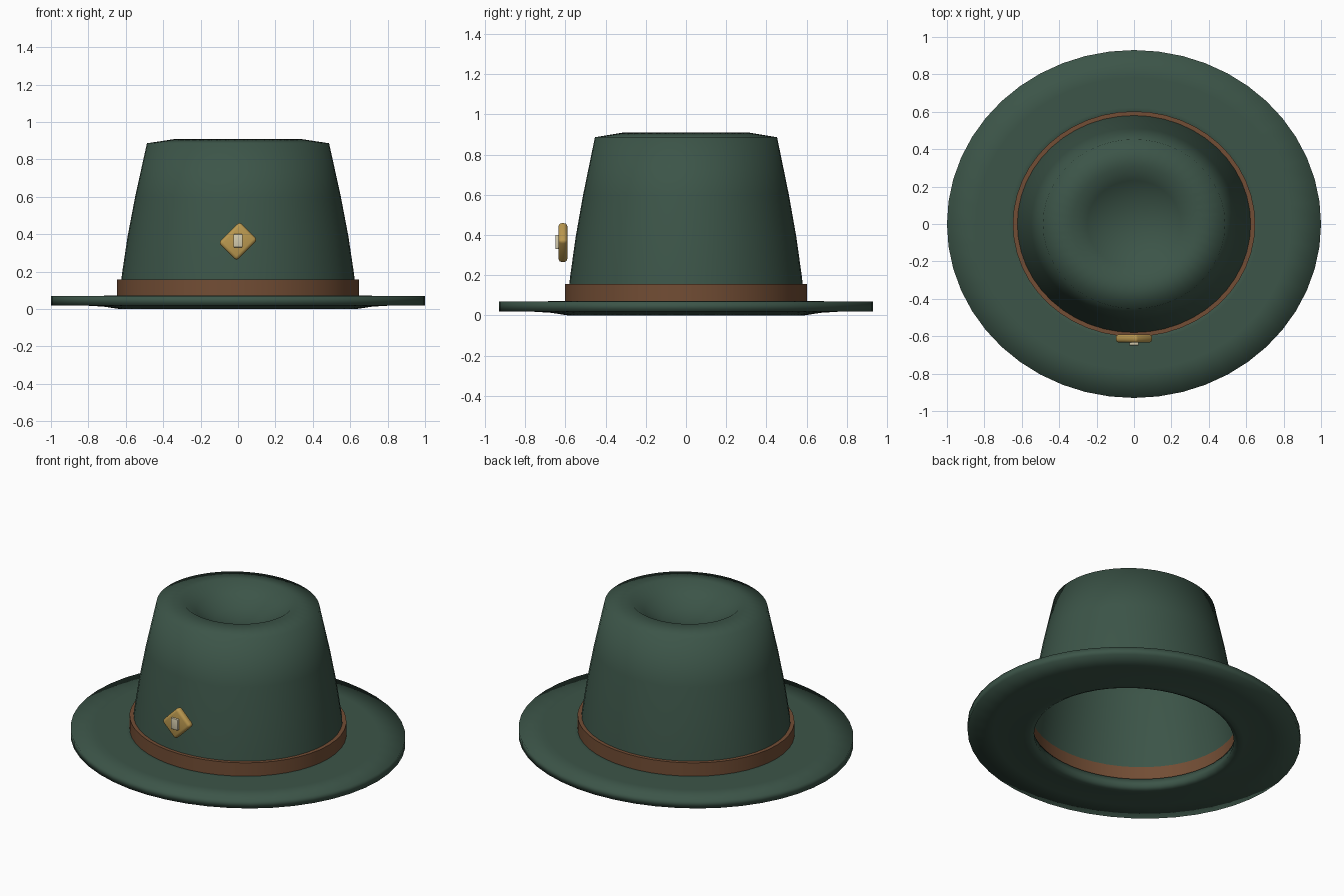
import bpy, bmesh
from math import sin, cos, pi, radians

if "Cube" in bpy.data.objects:
    bpy.data.objects.remove(bpy.data.objects["Cube"])


def material(name, rgb):
    m = bpy.data.materials.new(name)
    m.diffuse_color = (*rgb, 1)
    m.use_nodes = True
    m.node_tree.nodes["Principled BSDF"].inputs["Base Color"].default_value = m.diffuse_color
    return m


felt = material("green_felt", (0.045, 0.09, 0.065))
leather = material("brown_leather", (0.17, 0.075, 0.035))
brass = material("brass", (0.5, 0.32, 0.08))
ivory = material("ivory", (0.66, 0.6, 0.42))

DEPTH = 0.93  # oval plan: y radius relative to x radius


def lathe(name, profile, mat, closed, sides=48):
    """Spin an (r, z) profile around z into an oval ring or dome."""
    bm = bmesh.new()
    rings = []
    for r, z in profile:
        if r == 0:
            rings.append([bm.verts.new((0, 0, z))] * sides)
        else:
            rings.append([bm.verts.new((r * cos(2 * pi * i / sides),
                                        r * DEPTH * sin(2 * pi * i / sides), z))
                          for i in range(sides)])
    pairs = list(zip(rings, rings[1:]))
    if closed:
        pairs.append((rings[-1], rings[0]))
    for a, b in pairs:
        for i in range(sides):
            j = (i + 1) % sides
            bm.faces.new(list(dict.fromkeys((a[i], a[j], b[j], b[i]))))
    if closed:
        bmesh.ops.recalc_face_normals(bm, faces=bm.faces)
    return finish(name, bm, mat)


def finish(name, bm, mat):
    me = bpy.data.meshes.new(name)
    bm.to_mesh(me)
    bm.free()
    for p in me.polygons:
        p.use_smooth = True
    me.materials.append(mat)
    ob = bpy.data.objects.new(name, me)
    bpy.context.collection.objects.link(ob)
    return ob


def sharpen(ob, angle):
    bpy.ops.object.select_all(action='DESELECT')
    ob.select_set(True)
    bpy.context.view_layer.objects.active = ob
    bpy.ops.object.shade_smooth_by_angle(angle=radians(angle))


def rounded_plate(name, size, loc, turn, bevel, mat):
    bm = bmesh.new()
    bmesh.ops.create_cube(bm, size=1)
    bmesh.ops.scale(bm, vec=size, verts=bm.verts)
    bmesh.ops.bevel(bm, geom=bm.edges[:], offset=bevel, segments=3,
                    profile=0.5, affect='EDGES')
    ob = finish(name, bm, mat)
    ob.location = loc
    ob.rotation_euler = (0, radians(turn), 0)
    return ob


# Brim: thin flat ring with a lip around the head opening
lathe("brim", [(0.60, 0.015), (0.63, 0.0), (0.66, 0.004), (0.72, 0.013),
               (0.84, 0.02), (1.0, 0.02), (1.0, 0.07), (0.84, 0.068),
               (0.67, 0.072), (0.61, 0.07)], felt, True)

# Crown: hollow tapering shell with a dished top
lathe("crown", [(0.635, 0.06), (0.62, 0.19), (0.59, 0.39), (0.55, 0.6),
                (0.487, 0.886), (0.33, 0.91), (0.25, 0.85),
                (0.14, 0.80), (0.0, 0.78)], felt, False)

# Hat band
band = lathe("band", [(0.622, 0.06), (0.648, 0.06), (0.648, 0.157),
                      (0.622, 0.157)], leather, True)
sharpen(band, 40)

# Badge: tilted brass plate with a small inset
rounded_plate("badge", (0.16, 0.045, 0.136), (0, -0.612, 0.362), -45, 0.018, brass)
rounded_plate("badge_inset", (0.05, 0.026, 0.07), (0, -0.636, 0.365), 0, 0.004, ivory)
